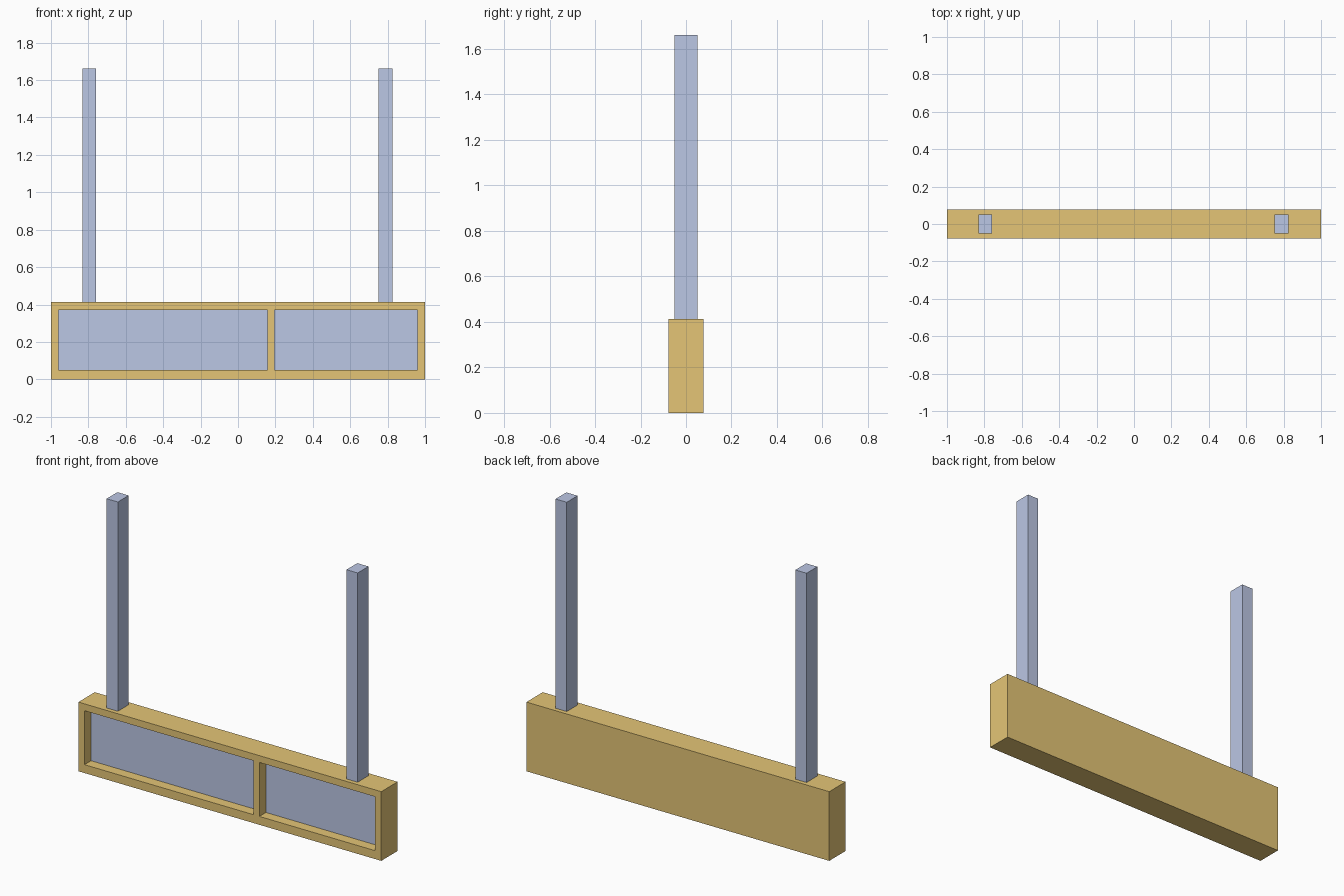
import bpy
import bmesh
from mathutils import Vector

if "Cube" in bpy.data.objects:
    bpy.data.objects.remove(bpy.data.objects["Cube"])


def material(name, color):
    mat = bpy.data.materials.new(name)
    mat.diffuse_color = color
    mat.use_nodes = True
    mat.node_tree.nodes["Principled BSDF"].inputs["Base Color"].default_value = mat.diffuse_color
    return mat


def box(name, low, high, mat=None):
    low, high = Vector(low), Vector(high)
    bm = bmesh.new()
    bmesh.ops.create_cube(bm, size=1)
    bmesh.ops.scale(bm, vec=high - low, verts=bm.verts)
    bmesh.ops.translate(bm, vec=(low + high) / 2, verts=bm.verts)
    mesh = bpy.data.meshes.new(name)
    bm.to_mesh(mesh)
    bm.free()
    obj = bpy.data.objects.new(name, mesh)
    bpy.context.collection.objects.link(obj)
    if mat:
        mesh.materials.append(mat)
    return obj


amber = material("amber", (0.78, 0.56, 0.18, 1))
blue = material("blue", (0.50, 0.57, 0.78, 1))

HALF_DEPTH, HEIGHT = 0.077, 0.413
PANEL_FRONT, PANEL_BACK = -0.015, 0.0
OPENING_Z = (0.05, 0.372)
OPENINGS = {"left": (-0.96, 0.157), "right": (0.195, 0.96)}

# Case with two pockets in the front, each closed by a recessed panel
case = box("case", (-1, -HALF_DEPTH, 0), (1, HALF_DEPTH, HEIGHT), amber)
for side, (x0, x1) in OPENINGS.items():
    z0, z1 = OPENING_Z
    cutter = box(side + "_pocket_cutter", (x0, -0.2, z0), (x1, PANEL_BACK, z1))
    cutter.hide_render = True
    cutter.hide_set(True)
    cut = case.modifiers.new(side + "_pocket", 'BOOLEAN')
    cut.operation = 'DIFFERENCE'
    cut.solver = 'EXACT'
    cut.object = cutter
    box(side + "_panel", (x0, PANEL_FRONT, z0), (x1, PANEL_BACK, z1), blue)

# Hanging posts standing on the case
for side, x in (("left", -0.795), ("right", 0.789)):
    box(side + "_post", (x - 0.037, -0.051, HEIGHT), (x + 0.037, 0.051, 1.662), blue)
